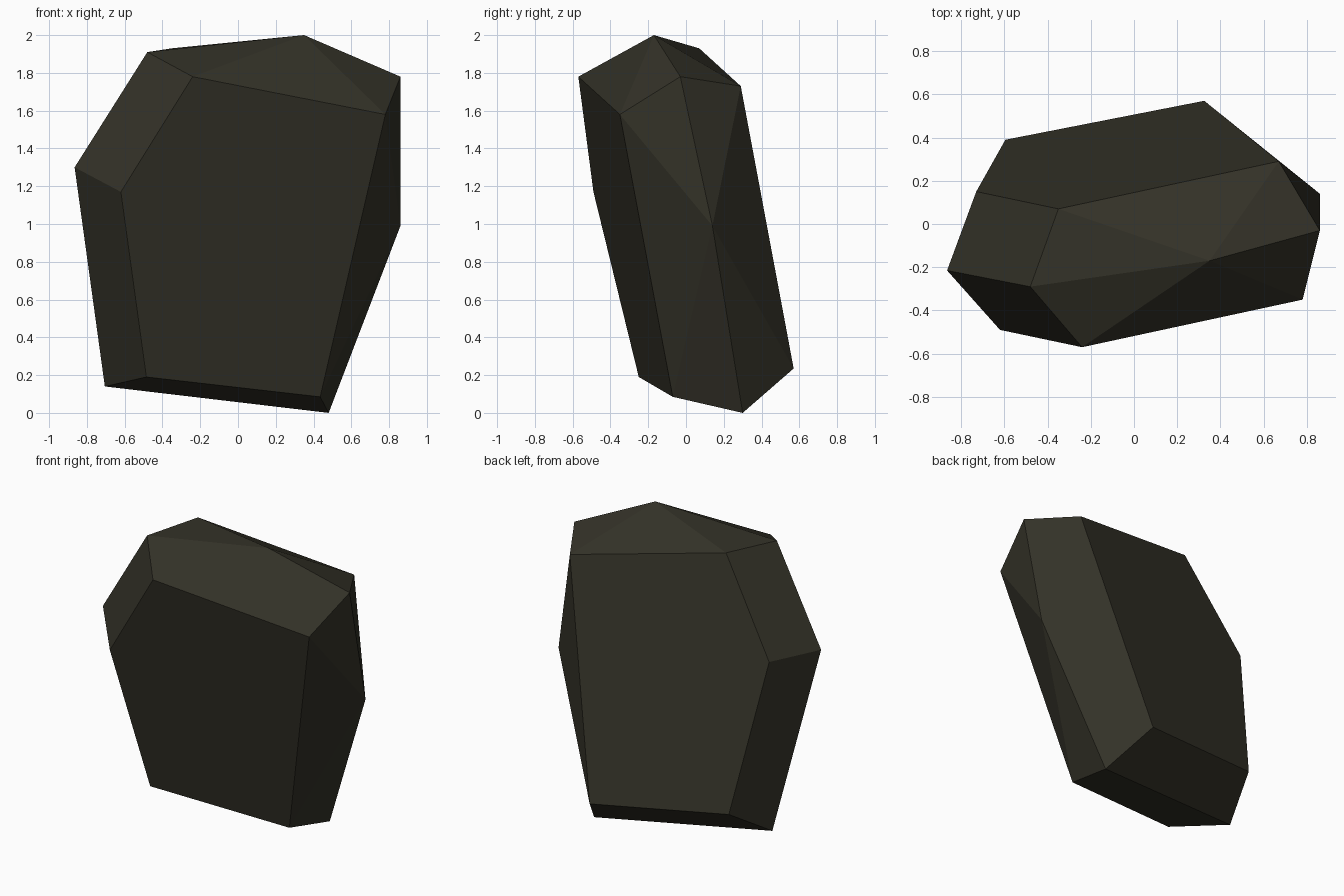
import bpy, bmesh
from mathutils import Vector

if "Cube" in bpy.data.objects:
    bpy.data.objects.remove(bpy.data.objects["Cube"])

# Front outline of the leaning slab; the back outline is the same, shifted
front = [(-0.24, -0.57, 1.78), (0.78, -0.35, 1.58), (0.435, -0.07, 0.085),
         (-0.485, -0.25, 0.19), (-0.62, -0.49, 1.17)]
shift = Vector((-0.11, 0.64, 0.15))

# Wider ridge running round the middle of the slab
ridge = [(-0.48, -0.29, 1.91), (0.35, -0.17, 2.0), (0.86, -0.03, 1.78),
         (0.86, 0.14, 0.99), (0.48, 0.30, 0.0), (-0.705, 0.08, 0.14),
         (-0.865, -0.215, 1.30)]

bm = bmesh.new()
points = [Vector(p) for p in front + ridge] + [Vector(p) + shift for p in front]
verts = [bm.verts.new(p) for p in points]
bmesh.ops.convex_hull(bm, input=verts)
bmesh.ops.dissolve_limit(bm, angle_limit=0.03, verts=bm.verts[:], edges=bm.edges[:])
bmesh.ops.recalc_face_normals(bm, faces=bm.faces[:])

mesh = bpy.data.meshes.new("rock")
bm.to_mesh(mesh)
bm.free()

# Dark olive stone
stone = bpy.data.materials.new("dark olive stone")
stone.diffuse_color = (0.034, 0.032, 0.021, 1)
stone.use_nodes = True
stone.node_tree.nodes["Principled BSDF"].inputs["Base Color"].default_value = stone.diffuse_color
mesh.materials.append(stone)
rock = bpy.data.objects.new("rock", mesh)
bpy.context.collection.objects.link(rock)
